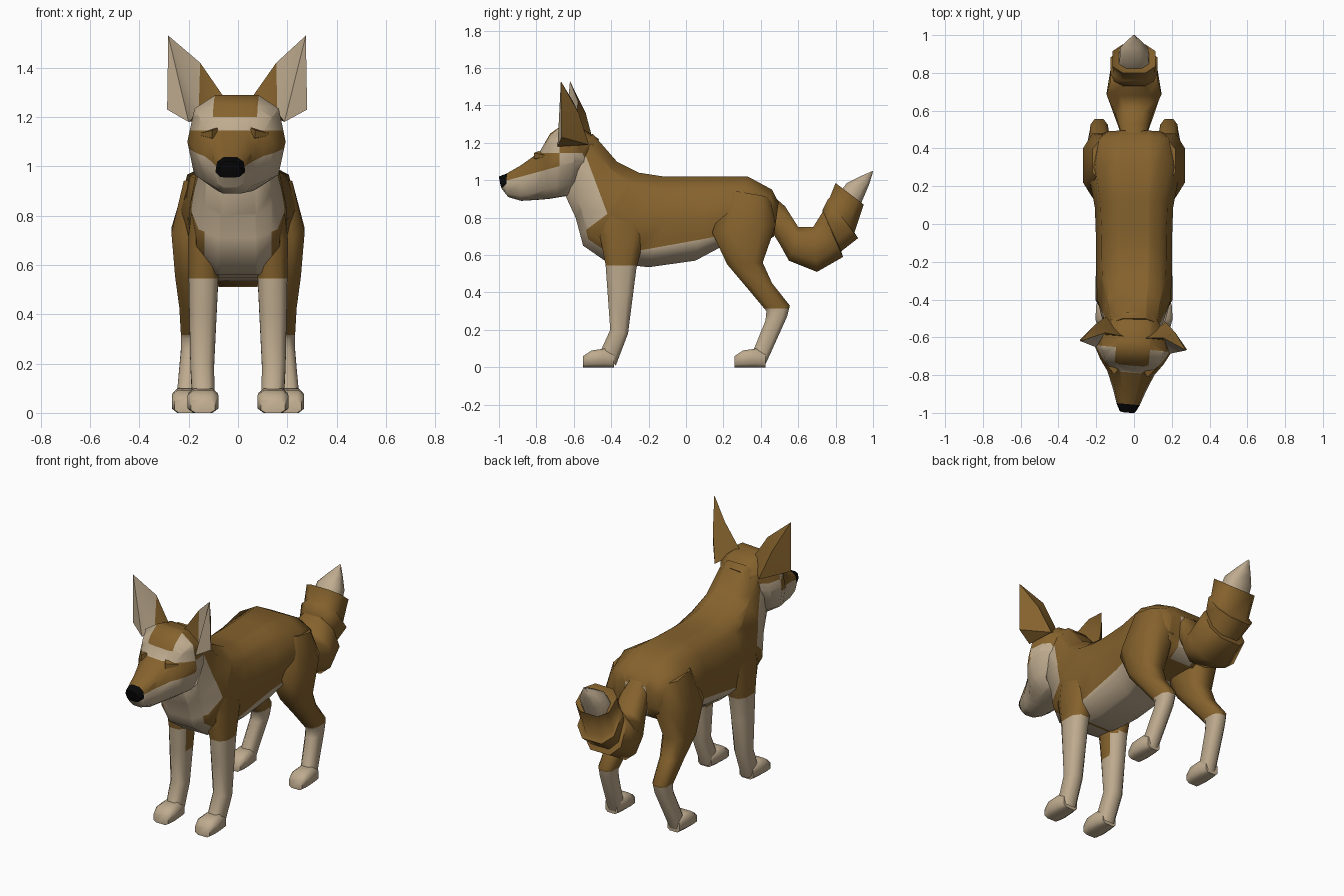
import bpy, bmesh, math
from mathutils import Matrix

if "Cube" in bpy.data.objects:
    bpy.data.objects.remove(bpy.data.objects["Cube"])

BROWN, CREAM, BLACK = 0, 1, 2
MATS = []
for name, col in (("russet brown", (0.235, 0.122, 0.026)),
                  ("cream", (0.52, 0.41, 0.275)),
                  ("black", (0.002, 0.002, 0.002))):
    m = bpy.data.materials.new(name)
    m.diffuse_color = (*col, 1)
    m.use_nodes = True
    m.node_tree.nodes["Principled BSDF"].inputs["Base Color"].default_value = m.diffuse_color
    MATS.append(m)


def finish(name, bm, rule=None, cuts=(), angle=62):
    """Cut along colour borders, colour faces by rule and make the object."""
    for co, no in cuts:
        bmesh.ops.bisect_plane(bm, geom=bm.verts[:] + bm.edges[:] + bm.faces[:],
                               plane_co=co, plane_no=no, dist=1e-4)
    bmesh.ops.recalc_face_normals(bm, faces=bm.faces[:])
    if rule:
        for f in bm.faces:
            f.material_index = rule(f.calc_center_median(), f.normal)
    me = bpy.data.meshes.new(name)
    bm.to_mesh(me)
    bm.free()
    for m in MATS:
        me.materials.append(m)
    ob = bpy.data.objects.new(name, me)
    bpy.context.collection.objects.link(ob)
    bpy.ops.object.select_all(action='DESELECT')
    ob.select_set(True)
    bpy.context.view_layer.objects.active = ob
    bpy.ops.object.shade_smooth_by_angle(angle=math.radians(angle))
    return ob


def loft(sections, n=10, e=0.72):
    """Skin rings given as (y, z) of one edge, (y, z) of the opposite edge, x centre, half width."""
    bm = bmesh.new()
    angs = [2 * math.pi * (i + 0.5) / n for i in range(n)]
    shape = lambda v: math.copysign(abs(v) ** e, v)
    cs = [shape(math.cos(a)) for a in angs]
    sn = [shape(math.sin(a)) for a in angs]
    mc, ms = max(cs), max(sn)
    rings = []
    for ya, za, yb, zb, xc, w in sections:
        rings.append([bm.verts.new((xc + w * s / ms,
                                    (ya + yb) / 2 + (ya - yb) / 2 * c / mc,
                                    (za + zb) / 2 + (za - zb) / 2 * c / mc))
                      for c, s in zip(cs, sn)])
    for r, q in zip(rings, rings[1:]):
        for i in range(n):
            j = (i + 1) % n
            bm.faces.new((r[i], r[j], q[j], q[i]))
    bm.faces.new(rings[0])
    bm.faces.new(rings[-1][::-1])
    return bm


# Border behind the cheek ruff, shared by head and neck
def ruff(c):
    return 0.35 * (c.y + 0.55) + 0.13 * (c.z - 1.17) < 0


RUFF_CUT = ((0, -0.55, 1.17), (0, 0.35, 0.13))


# Body with neck, chest, belly and rump
def body_rule(c, n):
    if ruff(c) and c.z > 0.82 + (c.y + 0.42) * 0.75:
        return CREAM
    if c.y < -0.36 and abs(c.x) < 0.135 and c.z < 0.9:
        return CREAM
    if c.z < 0.66 + (c.y + 0.05) * 0.18 and -0.3 < c.y < 0.3:
        return CREAM
    if c.y > 0.4 and abs(c.x) < 0.07 and c.z < 0.84:
        return CREAM
    return BROWN


body = loft([(-0.50, 1.25, -0.66, 0.95, 0, 0.14),
             (-0.37, 1.10, -0.59, 0.80, 0, 0.165),
             (-0.25, 1.04, -0.55, 0.65, 0, 0.195),
             (-0.12, 1.02, -0.42, 0.56, 0, 0.20),
             (-0.03, 1.02, -0.20, 0.535, 0, 0.20),
             (0.12, 1.02, 0.05, 0.57, 0, 0.207),
             (0.33, 1.02, 0.20, 0.65, 0, 0.24),
             (0.46, 0.95, 0.40, 0.65, 0, 0.215),
             (0.495, 0.88, 0.47, 0.70, 0, 0.16)])
finish("body", body, body_rule,
       [RUFF_CUT, ((0, -0.42, 0.82), (0, -0.75, 1)), ((0.135, 0, 0), (1, 0, 0)),
        ((-0.135, 0, 0), (1, 0, 0)), ((0, -0.05, 0.66), (0, -0.18, 1)),
        ((0, -0.3, 0), (0, 1, 0)), ((0.07, 0, 0), (1, 0, 0)), ((-0.07, 0, 0), (1, 0, 0))])


# Head: cream jaw, cheeks and brow, black nose
def head_rule(c, n):
    if c.y < -0.955 and c.z > 0.985 + (c.y + 0.95) * 0.9:
        return BLACK
    if c.y < -0.66:
        if c.z < 1.0 + (c.y + 0.95) * 0.26:
            return CREAM
        if c.z > 1.145 and (c.z < 1.2 or abs(c.x) > 0.09):
            return CREAM
        return BROWN
    return CREAM if ruff(c) and c.z < 1.145 else BROWN


head = loft([(-0.47, 1.22, -0.57, 0.98, 0, 0.12),
             (-0.55, 1.27, -0.62, 0.92, 0, 0.185),
             (-0.66, 1.29, -0.68, 0.91, 0, 0.20),
             (-0.72, 1.25, -0.74, 0.90, 0, 0.168),
             (-0.78, 1.15, -0.80, 0.895, 0, 0.125),
             (-0.88, 1.08, -0.88, 0.89, 0, 0.088),
             (-0.96, 1.035, -0.95, 0.91, 0, 0.062),
             (-1.0, 1.02, -0.985, 0.955, 0, 0.043)])
parts = [finish("head", head, head_rule,
                [RUFF_CUT, ((0, -0.95, 1.0), (0, -0.26, 1)), ((0, 0, 1.145), (0, 0, 1)),
                 ((0, 0, 1.2), (0, 0, 1)), ((0, -0.66, 0), (0, 1, 0)),
                 ((0, -0.955, 0), (0, 1, 0)), ((0, -0.95, 0.985), (0, -0.9, 1)),
                 ((0.09, 0, 0), (1, 0, 0)), ((-0.09, 0, 0), (1, 0, 0))])]

for s, side in ((-1, "left"), (1, "right")):
    # Ear: folded cream front, rounded brown back
    bm = bmesh.new()
    pts = dict(inner=(0.05, -0.60, 1.27), back=(0.16, -0.505, 1.19), outer=(0.285, -0.64, 1.23),
               low=(0.195, -0.67, 1.18), fold=(0.16, -0.60, 1.22), mid=(0.215, -0.555, 1.36),
               rim=(0.155, -0.59, 1.42), tip=(0.28, -0.645, 1.53))
    v = {k: bm.verts.new((p[0] * s, p[1], p[2])) for k, p in pts.items()}
    front = ("outer low tip", "low fold tip", "fold rim tip")
    for tri in front + ("fold inner rim", "inner back mid", "inner mid rim", "rim mid tip",
                        "back outer mid", "outer tip mid",
                        "inner fold back", "fold low back", "low outer back"):
        f = bm.faces.new([v[k] for k in tri.split()])
        f.material_index = CREAM if tri in front else BROWN
    parts.append(finish("ear_" + side, bm, angle=45))

    # Brow ridge over the eye
    bm = bmesh.new()
    bmesh.ops.create_cone(bm, segments=5, radius1=0.028, radius2=0.008, depth=0.075, cap_ends=True,
                          matrix=Matrix.Translation((0.105 * s, -0.765, 1.13))
                          @ Matrix.Rotation(math.radians(35 * s), 4, 'Z')
                          @ Matrix.Rotation(math.radians(90 * s), 4, 'Y'))
    parts.append(finish("brow_" + side, bm, lambda c, n: BROWN))

# Head is turned slightly to one side
pivot = Matrix.Translation((0, -0.6, 0))
for ob in parts:
    ob.matrix_world = pivot @ Matrix.Rotation(math.radians(-5), 4, 'Z') @ pivot.inverted()


def paw(name, x, y, w):
    """Low paw reaching forwards from heel position y."""
    bm = loft([(y, 0.075, y, 0.0, x, w * 0.75), (y - 0.05, 0.1, y - 0.05, 0.0, x, w * 0.95),
               (y - 0.12, 0.09, y - 0.12, 0.0, x, w), (y - 0.165, 0.06, y - 0.165, 0.0, x, w * 0.8)],
              n=8, e=0.55)
    finish(name, bm, lambda c, n: CREAM)


for s, side in ((-1, "left"), (1, "right")):
    # Front leg, brown running lower on the inside
    leg = loft([(-0.47, 0.84, -0.20, 0.88, 0.12 * s, 0.065),
                (-0.46, 0.70, -0.22, 0.70, 0.135 * s, 0.068),
                (-0.43, 0.55, -0.265, 0.53, 0.14 * s, 0.06),
                (-0.405, 0.20, -0.31, 0.18, 0.145 * s, 0.048),
                (-0.46, 0.08, -0.375, 0.01, 0.14 * s, 0.045)], n=8)
    finish("front_leg_" + side, leg,
           lambda c, n: BROWN if c.z > 0.545 or (c.z > 0.4 and n.x * s < -0.8) else CREAM,
           [((0, 0, 0.545), (0, 0, 1)), ((0, 0, 0.4), (0, 0, 1))])
    paw("front_paw_" + side, 0.142 * s, -0.385, 0.062)

    # Hind leg
    leg = loft([(0.22, 0.95, 0.45, 0.91, 0.13 * s, 0.09),
                (0.14, 0.72, 0.48, 0.76, 0.165 * s, 0.105),
                (0.22, 0.55, 0.41, 0.56, 0.175 * s, 0.08),
                (0.33, 0.42, 0.46, 0.45, 0.18 * s, 0.058),
                (0.43, 0.30, 0.555, 0.33, 0.185 * s, 0.046),
                (0.425, 0.25, 0.54, 0.27, 0.187 * s, 0.044),
                (0.36, 0.09, 0.45, 0.07, 0.205 * s, 0.042),
                (0.34, 0.05, 0.42, 0.005, 0.21 * s, 0.042)], n=8)
    finish("hind_leg_" + side, leg, lambda c, n: CREAM if c.z < 0.315 else BROWN,
           [((0, 0, 0.315), (0, 0, 1))])
    paw("hind_paw_" + side, 0.212 * s, 0.425, 0.056)

# Bushy tail with stepped tufts, then its cream tip
tail = loft([(0.45, 0.93, 0.45, 0.74, 0, 0.06),
             (0.53, 0.86, 0.50, 0.66, 0, 0.08),
             (0.60, 0.75, 0.55, 0.57, 0, 0.10),
             (0.68, 0.75, 0.70, 0.51, 0, 0.145),
             (0.73, 0.83, 0.84, 0.59, 0, 0.125),
             (0.73, 0.84, 0.83, 0.62, 0, 0.105),
             (0.76, 0.90, 0.92, 0.69, 0, 0.125),
             (0.77, 0.91, 0.90, 0.72, 0, 0.108),
             (0.80, 0.985, 0.95, 0.87, 0, 0.115),
             (0.81, 0.95, 0.92, 0.85, 0, 0.08)], n=8)
finish("tail", tail)
tip = loft([(0.81, 0.92, 0.92, 0.84, 0, 0.08),
            (0.86, 0.985, 0.955, 0.92, 0, 0.075),
            (0.93, 1.02, 0.98, 0.98, 0, 0.04),
            (0.998, 1.05, 1.0, 1.045, 0, 0.004)], n=8)
finish("tail_tip", tip, lambda c, n: CREAM)
